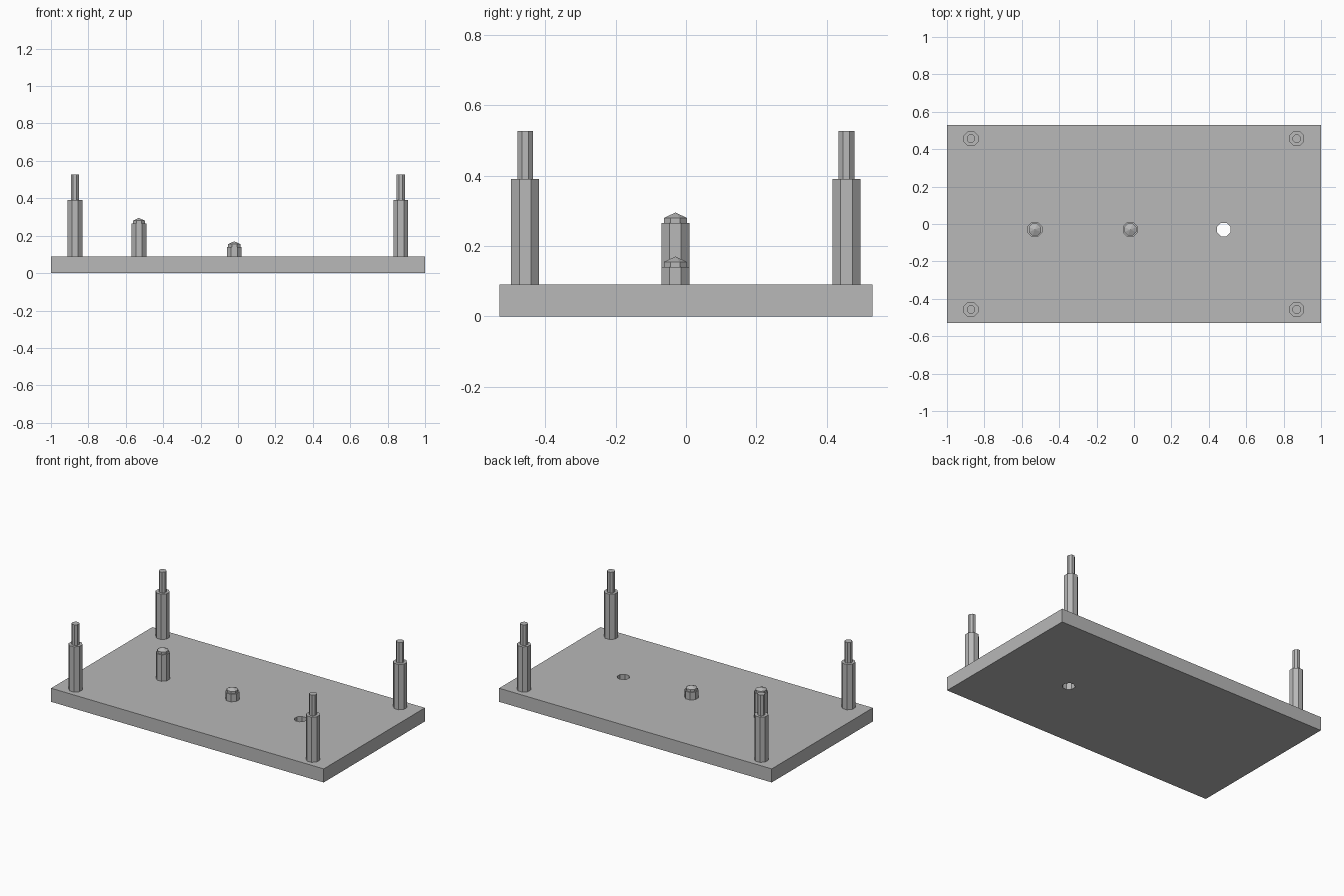
import bpy, bmesh
from math import cos, sin, pi

default = bpy.data.objects.get("Cube")
if default:
    bpy.data.objects.remove(default, do_unlink=True)

grey = bpy.data.materials.new("plain grey")
grey.use_nodes = True
colour = (0.48, 0.48, 0.48, 1)
grey.diffuse_color = colour
grey.node_tree.nodes["Principled BSDF"].inputs["Base Color"].default_value = colour

TOP = 0.09
SIDES = 8
MID_Y = -0.03


def finish(name, bm):
    bmesh.ops.recalc_face_normals(bm, faces=bm.faces)
    mesh = bpy.data.meshes.new(name)
    bm.to_mesh(mesh)
    bm.free()
    mesh.materials.append(grey)
    obj = bpy.data.objects.new(name, mesh)
    bpy.context.collection.objects.link(obj)
    return obj


def turned(name, x, y, profile):
    """Eight-sided solid from (radius, height) rings; zero radius makes a tip."""
    bm = bmesh.new()
    rings = []
    for r, z in profile:
        if r == 0:
            rings.append([bm.verts.new((x, y, z))] * SIDES)
        else:
            angles = [(i + 0.5) * 2 * pi / SIDES for i in range(SIDES)]
            rings.append([bm.verts.new((x + r * cos(a), y + r * sin(a), z)) for a in angles])
    for low, high in zip(rings, rings[1:]):
        for i in range(SIDES):
            j = (i + 1) % SIDES
            quad = [low[i], low[j], high[j], high[i]]
            bm.faces.new(list(dict.fromkeys(quad)))
    bm.faces.new(rings[0])
    if profile[-1][0] > 0:
        bm.faces.new(rings[-1])
    return finish(name, bm)


# Base plate with a through hole
bm = bmesh.new()
bmesh.ops.create_cube(bm, size=1)
for v in bm.verts:
    v.co = (v.co.x * 2, v.co.y * 1.06, (v.co.z + 0.5) * TOP)
plate = finish("base_plate", bm)

cutter = turned("hole_cutter", 0.48, MID_Y, [(0.039, -0.1), (0.039, 0.2)])
cutter.hide_render = True
cut = plate.modifiers.new("hole", "BOOLEAN")
cut.operation = "DIFFERENCE"
cut.solver = "EXACT"
cut.object = cutter
bpy.context.view_layer.objects.active = plate
bpy.ops.object.modifier_apply(modifier=cut.name)
bpy.data.objects.remove(cutter, do_unlink=True)

# Stepped corner posts
for end, y in (("front", -0.457), ("back", 0.456)):
    for side, x in (("right", -0.872), ("left", 0.87)):
        turned(f"{end}_{side}_post", x, y,
               [(0.043, TOP), (0.043, 0.39), (0.024, 0.39), (0.024, 0.527)])

# Centre pins with a stepped, pointed cap
for name, x, shoulder in (("tall_pin", -0.53, 0.265), ("short_pin", -0.02, 0.14)):
    turned(name, x, MID_Y,
           [(0.043, TOP), (0.043, shoulder), (0.035, shoulder),
            (0.035, shoulder + 0.015), (0, shoulder + 0.03)])
